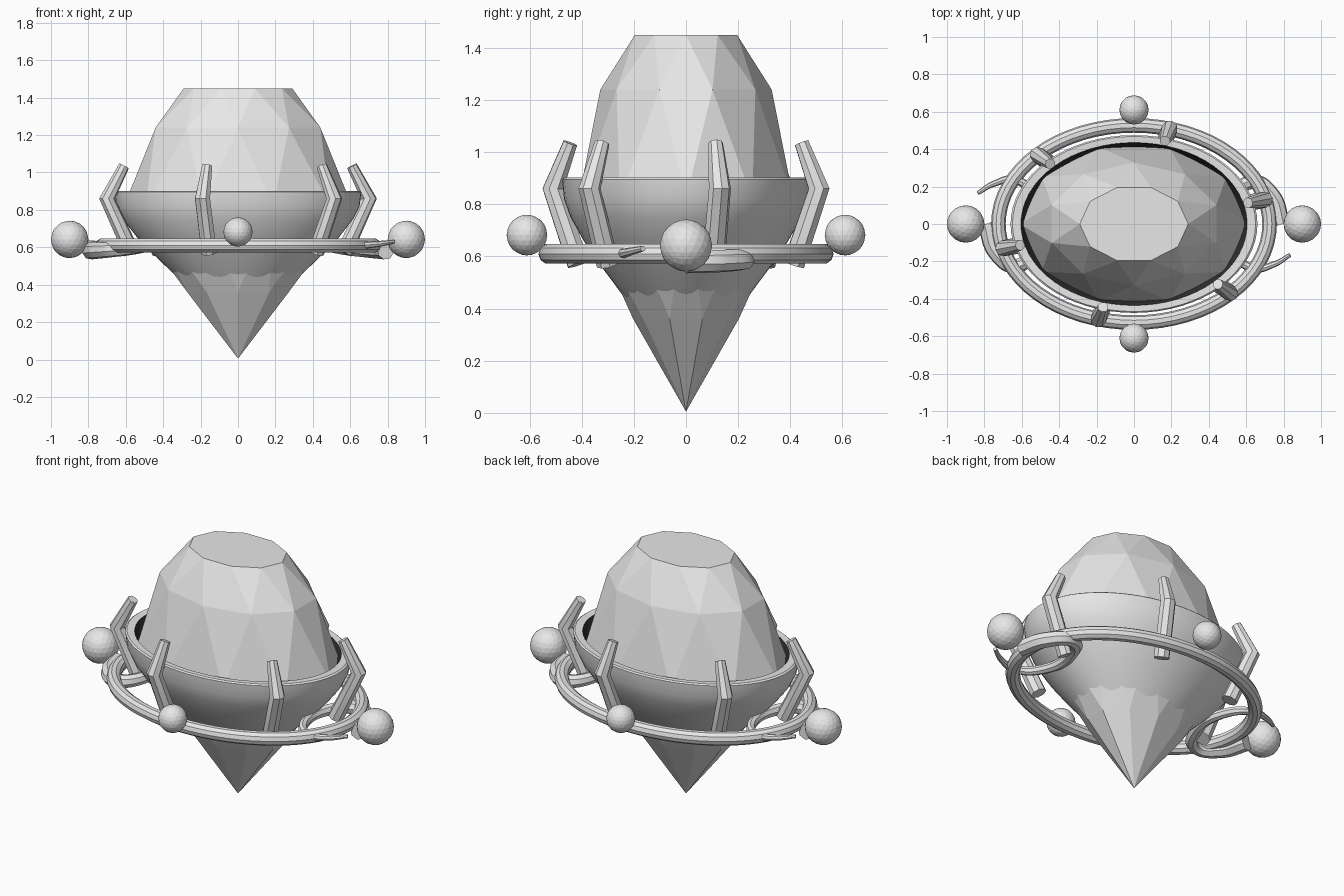
import bpy, bmesh
from math import sin, cos, tau, radians

if "Cube" in bpy.data.objects:
    bpy.data.objects.remove(bpy.data.objects["Cube"], do_unlink=True)

RATIO = 0.71  # oval depth / width


def material(name, value):
    mat = bpy.data.materials.new(name)
    mat.use_nodes = True
    colour = (value, value, value, 1)
    mat.diffuse_color = colour
    mat.node_tree.nodes["Principled BSDF"].inputs["Base Color"].default_value = colour
    return mat


grey = material("pale grey", 0.8)
dark = material("dark lining", 0.03)


def activate(obj):
    bpy.ops.object.select_all(action='DESELECT')
    obj.select_set(True)
    bpy.context.view_layer.objects.active = obj


def smooth(obj, angle=35):
    activate(obj)
    bpy.ops.object.shade_smooth_by_angle(angle=radians(angle))


def from_bmesh(name, bm, *mats):
    mesh = bpy.data.meshes.new(name)
    bm.to_mesh(mesh)
    bm.free()
    obj = bpy.data.objects.new(name, mesh)
    bpy.context.collection.objects.link(obj)
    for mat in mats:
        mesh.materials.append(mat)
    return obj


def oval(r, z, n, shift=0.0, ratio=RATIO):
    return [(r * cos(tau * (i + shift) / n), r * ratio * sin(tau * (i + shift) / n), z)
            for i in range(n)]


def tube(name, points, radii, kind='POLY', cyclic=False, sides=2):
    """Round tapered tube along a path, as a mesh."""
    curve = bpy.data.curves.new(name, 'CURVE')
    curve.dimensions = '3D'
    curve.bevel_depth = 1
    curve.bevel_resolution = sides
    curve.use_fill_caps = True
    spline = curve.splines.new(kind)
    knots = spline.bezier_points if kind == 'BEZIER' else spline.points
    knots.add(len(points) - 1)
    for knot, p, r in zip(knots, points, radii):
        knot.co = p if kind == 'BEZIER' else (*p, 1)
        knot.radius = r
        if kind == 'BEZIER':
            knot.handle_left_type = knot.handle_right_type = 'AUTO'
    spline.use_cyclic_u = cyclic
    obj = bpy.data.objects.new(name, curve)
    bpy.context.collection.objects.link(obj)
    activate(obj)
    bpy.ops.object.convert(target='MESH')
    obj = bpy.context.object
    obj.data.materials.clear()
    obj.data.materials.append(grey)
    smooth(obj)
    return obj


# Faceted gem: staggered ten-sided tiers wrapped in a hull
bm = bmesh.new()
tiers = [(0.285, 0.36, 0.5), (0.61, 0.82, 0), (0.463, 1.24, 0.5), (0.29, 1.45, 0)]
bm.verts.new((0, 0, 0.005))
for r, z, shift in tiers:
    for co in oval(r, z, 10, shift):
        bm.verts.new(co)
bmesh.ops.convex_hull(bm, input=bm.verts)
bmesh.ops.dissolve_limit(bm, angle_limit=radians(0.5), verts=bm.verts, edges=bm.edges)
bmesh.ops.recalc_face_normals(bm, faces=bm.faces)
from_bmesh("gem", bm, grey)

# Oval cup: outer wall, lip, then dark inner wall
outer = [(0.23, 0.36), (0.305, 0.42), (0.46, 0.57), (0.545, 0.66), (0.615, 0.75),
         (0.65, 0.82), (0.66, 0.895), (0.65, 0.902)]
inner = [(0.605, 0.9), (0.54, 0.75), (0.2, 0.4)]
profile = outer + inner
bm = bmesh.new()
N = 64
rings = [[bm.verts.new(co) for co in oval(r, z, N, ratio=0.72)] for r, z in profile]
for k, ring in enumerate(rings):
    nxt = rings[(k + 1) % len(rings)]
    for i in range(N):
        j = (i + 1) % N
        face = bm.faces.new((ring[i], ring[j], nxt[j], nxt[i]))
        face.material_index = int(len(outer) <= k < len(profile) - 1)
bmesh.ops.recalc_face_normals(bm, faces=bm.faces)
smooth(from_bmesh("cup", bm, grey, dark))

# Oval band around the cup
tube("outer_ring", oval(0.725, 0.61, 64, ratio=0.727), [0.039] * 64, cyclic=True, sides=3)

# Bent prongs, paired by half turn
elbows = {"side": (0.70, 0.13), "corner": (0.515, -0.37), "end": (0.19, 0.51)}
stations = [(0.81, 0.57), (1.0, 0.86), (0.87, 1.035)]
for label, (ex, ey) in elbows.items():
    for s, half in ((1, "left"), (-1, "right")):
        path = [(s * ex * k, s * ey * k, z) for k, z in stations]
        tube(f"prong_{label}_{half}", path, [0.044, 0.043, 0.029])

# Tapered scrolls looping under the band, paired by half turn
scroll = [(0.835, -0.165, 0.63, 0.011), (0.75, -0.215, 0.618, 0.016),
          (0.63, -0.235, 0.61, 0.022), (0.52, -0.12, 0.605, 0.027),
          (0.52, 0.1, 0.6, 0.033), (0.63, 0.225, 0.59, 0.039),
          (0.74, 0.15, 0.583, 0.044), (0.79, 0.0, 0.58, 0.046)]
for s, half in ((1, "left"), (-1, "right")):
    tube(f"scroll_{half}", [(s * x, s * y, z) for x, y, z, r in scroll],
         [p[3] for p in scroll], kind='BEZIER')

# Faceted beads at the four ends of the band
for s, side, end in ((1, "left", "back"), (-1, "right", "front")):
    for name, loc, r in ((side, (0.9 * s, 0, 0.642), 0.1), (end, (0, 0.61 * s, 0.682), 0.078)):
        bm = bmesh.new()
        bmesh.ops.create_icosphere(bm, subdivisions=3, radius=r)
        bead = from_bmesh(f"bead_{name}", bm, grey)
        bead.location = loc
